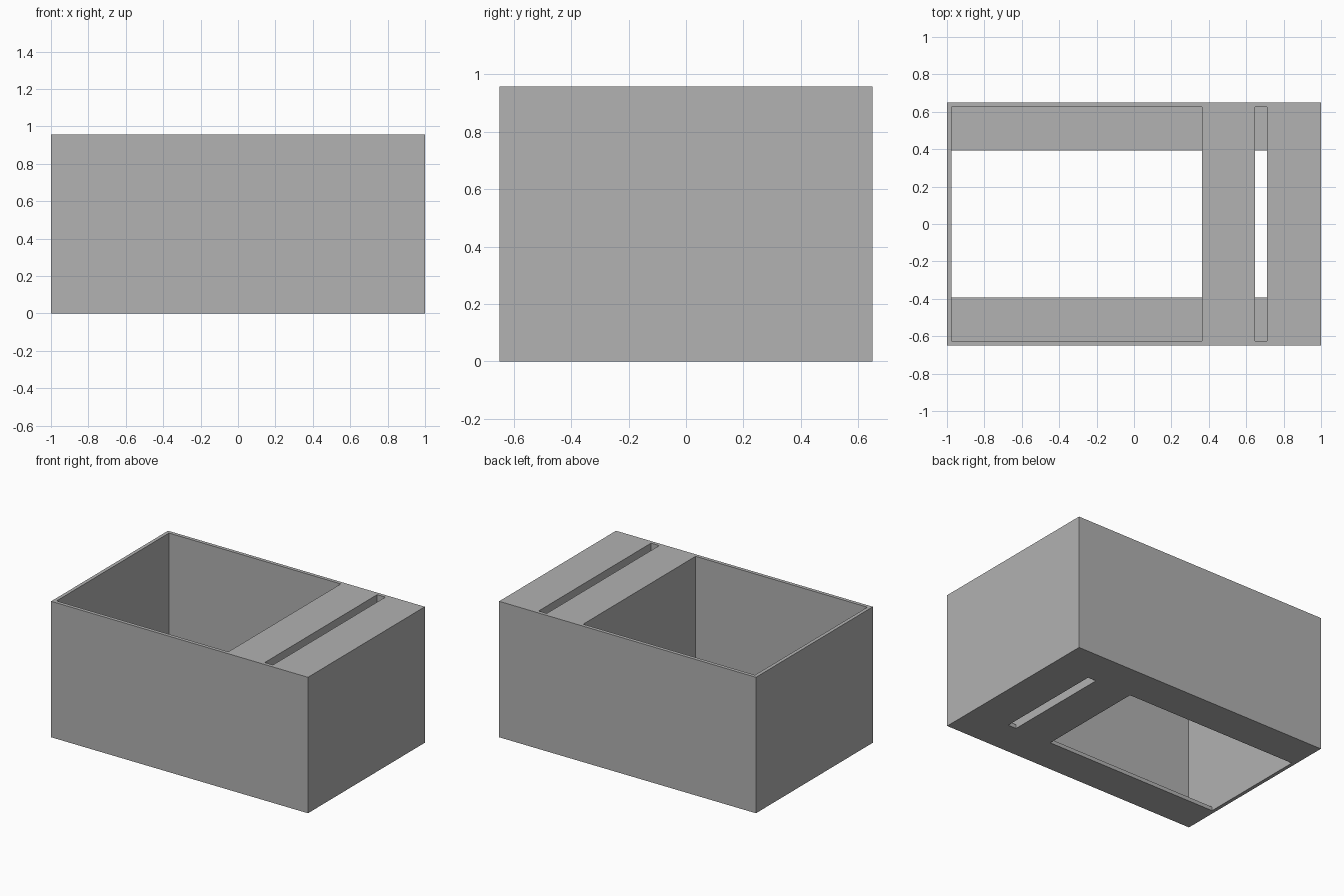
import bpy
import bmesh
from mathutils import Matrix, Vector

cube = bpy.data.objects.get("Cube")
if cube:
    bpy.data.objects.remove(cube, do_unlink=True)

HALF_X, HALF_Y, HEIGHT = 1.0, 0.65, 0.957
WALL, FLOOR, OPENING_Y = 0.025, 0.027, 0.393

grey = bpy.data.materials.new("plain grey")
grey.use_nodes = True
colour = (0.445, 0.445, 0.445, 1)
grey.diffuse_color = colour
grey.node_tree.nodes["Principled BSDF"].inputs["Base Color"].default_value = colour


def block(name, low, high):
    """Axis-aligned box between two corners."""
    low, high = Vector(low), Vector(high)
    mesh = bpy.data.meshes.new(name)
    bm = bmesh.new()
    place = Matrix.Translation((low + high) / 2) @ Matrix.Diagonal((high - low).to_4d())
    place[3][3] = 1
    bmesh.ops.create_cube(bm, size=1, matrix=place)
    bm.to_mesh(mesh)
    bm.free()
    mesh.materials.append(grey)
    obj = bpy.data.objects.new(name, mesh)
    bpy.context.collection.objects.link(obj)
    return obj


def cut(target, cutter):
    """Subtract the cutter, then discard it."""
    mod = target.modifiers.new(cutter.name, "BOOLEAN")
    mod.operation = "DIFFERENCE"
    mod.solver = "EXACT"
    mod.object = cutter
    cutter.hide_render = True
    bpy.context.view_layer.objects.active = target
    bpy.ops.object.modifier_apply(modifier=mod.name)
    bpy.data.objects.remove(cutter, do_unlink=True)


# Solid outer body
body = block("box_body", (-HALF_X, -HALF_Y, 0), (HALF_X, HALF_Y, HEIGHT))

# Large compartment and narrow slot, each with a shorter opening in the floor
for name, x0, x1 in (("compartment", -HALF_X + WALL, 0.363), ("slot", 0.646, 0.71)):
    y = HALF_Y - WALL
    cut(body, block(name + "_pocket", (x0, -y, FLOOR), (x1, y, HEIGHT + 0.1)))
    cut(body, block(name + "_opening", (x0, -OPENING_Y, -0.1), (x1, OPENING_Y, FLOOR + 0.1)))
